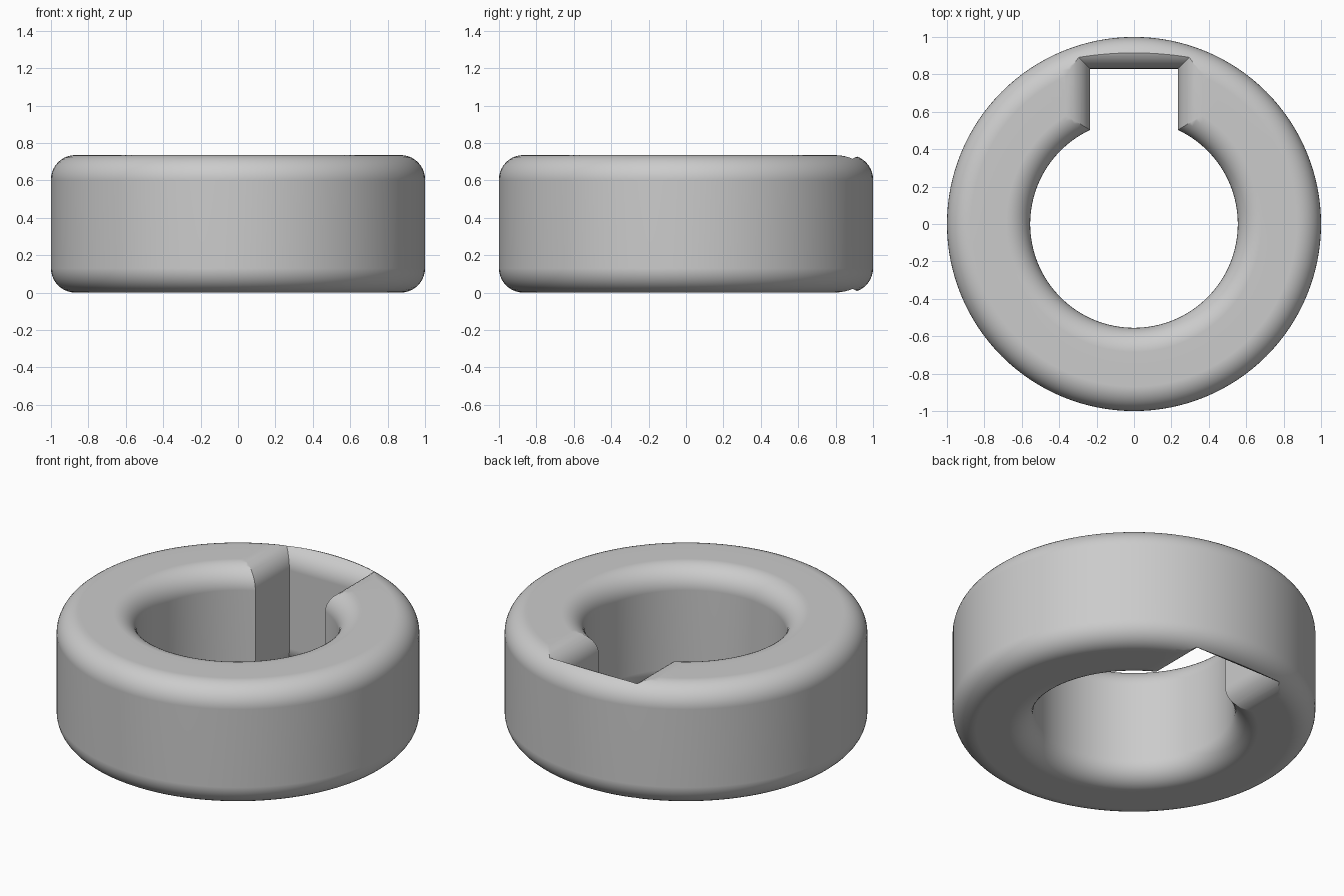
import bpy, bmesh, math

if "Cube" in bpy.data.objects:
    bpy.data.objects.remove(bpy.data.objects["Cube"])

HEIGHT, FILLET = 0.735, 0.13
OUTER, BORE = 1.0, 0.555
SLOT_HALF, SLOT_BACK = 0.235, 0.83
STEPS, SEGMENTS = 10, 128


def flare():
    """(inset, z) pairs of an edge rounded at the bottom and the top."""
    low = []
    for i in range(STEPS + 1):
        a = math.pi / 2 * i / STEPS
        low.append((FILLET * (1 - math.sin(a)), FILLET * (1 - math.cos(a))))
    return low + [(d, HEIGHT - z) for d, z in reversed(low)]


def make_object(name, rings, closed):
    """Skin a list of equal vertex loops; closed joins last to first, else caps."""
    bm = bmesh.new()
    loops = [[bm.verts.new(p) for p in ring] for ring in rings]
    count, size = len(loops), len(loops[0])
    for i in range(count if closed else count - 1):
        a, b = loops[i], loops[(i + 1) % count]
        for j in range(size):
            k = (j + 1) % size
            bm.faces.new((a[j], a[k], b[k], b[j]))
    if not closed:
        bm.faces.new(loops[0])
        bm.faces.new(loops[-1])
    bmesh.ops.recalc_face_normals(bm, faces=bm.faces)
    mesh = bpy.data.meshes.new(name)
    bm.to_mesh(mesh)
    bm.free()
    obj = bpy.data.objects.new(name, mesh)
    bpy.context.collection.objects.link(obj)
    return obj


# Collar: rounded rectangular section turned about z
section = [(OUTER - d, z) for d, z in flare()]
section += [(BORE + d, z) for d, z in reversed(flare())]
collar_rings = []
for r, z in section:
    angles = [2 * math.pi * j / SEGMENTS for j in range(SEGMENTS)]
    collar_rings.append([(r * math.cos(a), r * math.sin(a), z) for a in angles])
collar = make_object("collar", collar_rings, True)

# Keyway cutter: rectangle that flares out at both ends to round the slot edges
levels = [(FILLET, -0.1)] + flare() + [(FILLET, HEIGHT + 0.1)]
cutter_rings = []
for d, z in levels:
    w, back = SLOT_HALF + d, SLOT_BACK + d
    cutter_rings.append([(-w, 0.2, z), (w, 0.2, z), (w, back, z), (-w, back, z)])
cutter = make_object("keyway_cutter", cutter_rings, False)
cutter.hide_render = True

# Cut the keyway
cut = collar.modifiers.new("keyway", 'BOOLEAN')
cut.operation = 'DIFFERENCE'
cut.solver = 'EXACT'
cut.object = cutter
bpy.context.view_layer.objects.active = collar
collar.select_set(True)
cutter.select_set(False)
bpy.ops.object.modifier_apply(modifier=cut.name)
bpy.data.objects.remove(cutter, do_unlink=True)

# Grey finish, smooth with crisp keyway creases
grey = bpy.data.materials.new("light_grey")
grey.diffuse_color = (0.6, 0.6, 0.6, 1)
grey.use_nodes = True
grey.node_tree.nodes["Principled BSDF"].inputs["Base Color"].default_value = grey.diffuse_color
collar.data.materials.clear()
collar.data.materials.append(grey)
bpy.ops.object.shade_smooth_by_angle(angle=math.radians(25))
weighted = collar.modifiers.new("even_normals", 'WEIGHTED_NORMAL')
weighted.keep_sharp = True
